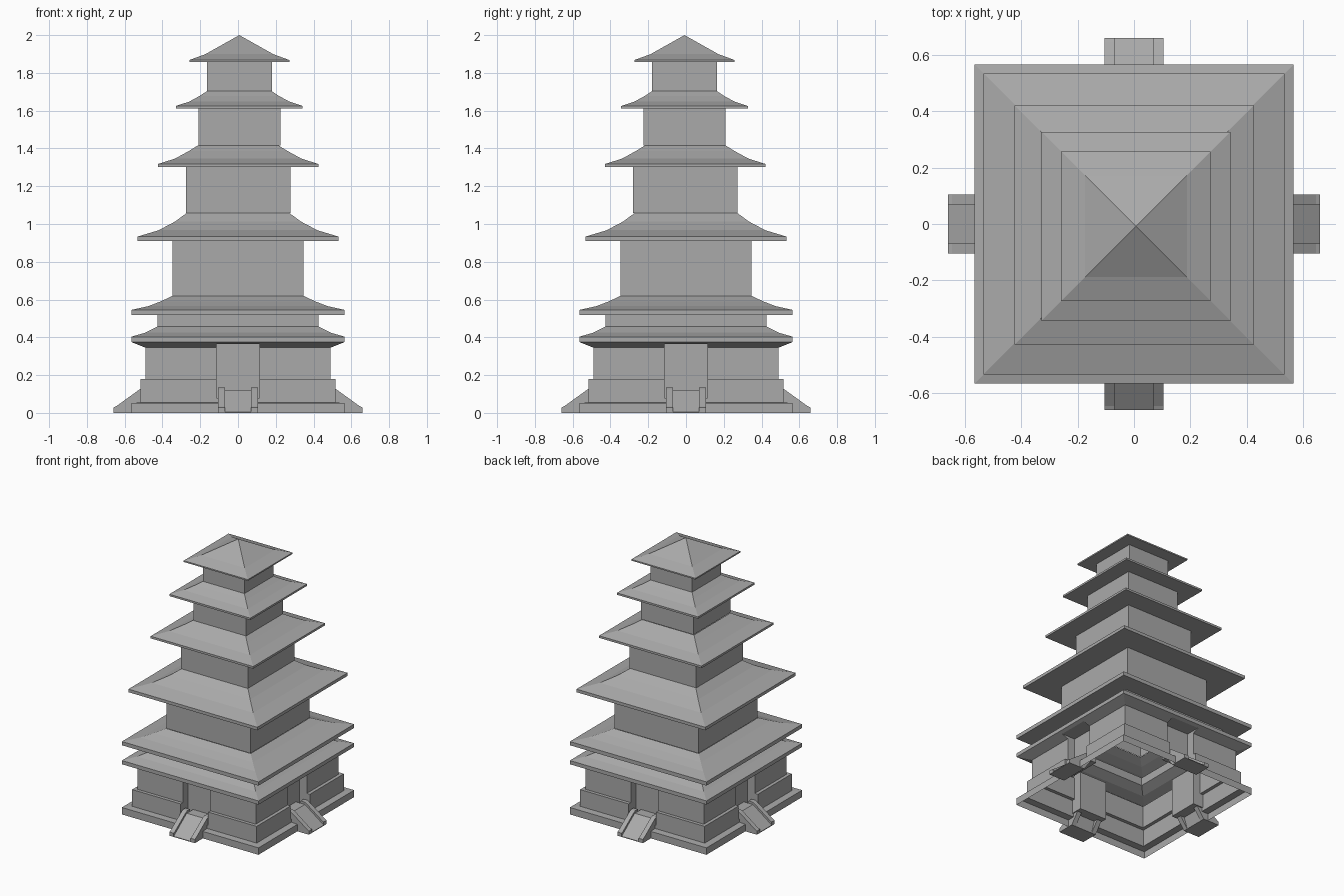
import bpy, bmesh
from math import pi
from mathutils import Matrix, Vector

if "Cube" in bpy.data.objects:
    bpy.data.objects.remove(bpy.data.objects["Cube"])

DOOR_W, DOOR_LO, DOOR_HI, DOOR_Y = 0.113, 0.08, 0.365, -0.43

stone = bpy.data.materials.new("dark_stone")
stone.diffuse_color = (0.4, 0.4, 0.4, 1)
stone.use_nodes = True
stone.node_tree.nodes["Principled BSDF"].inputs["Base Color"].default_value = stone.diffuse_color


def finish(bm, name):
    bmesh.ops.remove_doubles(bm, verts=bm.verts, dist=1e-5)
    bmesh.ops.dissolve_degenerate(bm, edges=bm.edges, dist=1e-5)
    me = bpy.data.meshes.new(name)
    bm.to_mesh(me)
    bm.free()
    me.materials.append(stone)
    ob = bpy.data.objects.new(name, me)
    bpy.context.collection.objects.link(ob)
    return ob


def four_sides(bm):
    geom = bm.verts[:] + bm.edges[:] + bm.faces[:]
    for i in (1, 2, 3):
        d = bmesh.ops.duplicate(bm, geom=geom)
        vs = [g for g in d['geom'] if isinstance(g, bmesh.types.BMVert)]
        bmesh.ops.rotate(bm, verts=vs, cent=(0, 0, 0), matrix=Matrix.Rotation(i * pi / 2, 3, 'Z'))


def cut_door(bm):
    # slice the front side around the doorway, open it and push the rim inward
    for co, no in (((DOOR_W, 0, 0), (1, 0, 0)), ((-DOOR_W, 0, 0), (1, 0, 0)),
                   ((0, 0, DOOR_LO), (0, 0, 1)), ((0, 0, DOOR_HI), (0, 0, 1))):
        bmesh.ops.bisect_plane(bm, geom=bm.verts[:] + bm.edges[:] + bm.faces[:],
                               plane_co=co, plane_no=no, dist=1e-6)
    hole = []
    for f in bm.faces:
        c = f.calc_center_median()
        if abs(c.x) < DOOR_W and DOOR_LO < c.z < DOOR_HI:
            hole.append(f)
    count = {}
    for f in hole:
        for e in f.edges:
            count[e] = count.get(e, 0) + 1
    rim = [e for e, n in count.items() if n == 1]
    bmesh.ops.delete(bm, geom=hole, context='FACES')
    rim = [e for e in rim if e.is_valid]
    ext = bmesh.ops.extrude_edge_only(bm, edges=rim)
    for g in ext['geom']:
        if isinstance(g, bmesh.types.BMVert):
            g.co.y = DOOR_Y
    bm.faces.new([bm.verts.new((x, DOOR_Y, z)) for x, z in
                  ((-DOOR_W, DOOR_LO), (DOOR_W, DOOR_LO), (DOOR_W, DOOR_HI), (-DOOR_W, DOOR_HI))])


def square_shell(name, profile, shift=(0, 0), door=False):
    # profile of (half width, height) swept round a square plan
    bm = bmesh.new()
    for (r, z), (s, t) in zip(profile, profile[1:]):
        pts = [(-r, -r, z), (r, -r, z)]
        pts += [(s, -s, t), (-s, -s, t)] if s else [(0, 0, t)]
        bm.faces.new([bm.verts.new(p) for p in pts])
    bmesh.ops.remove_doubles(bm, verts=bm.verts, dist=1e-5)
    if door:
        cut_door(bm)
    four_sides(bm)
    bmesh.ops.translate(bm, verts=bm.verts, vec=Vector((*shift, 0)))
    return finish(bm, name)


def side_prisms(name, profile, spans):
    # (y, z) profile extruded across each x span, repeated on all four sides
    bm = bmesh.new()
    for x0, x1 in spans:
        f = bm.faces.new([bm.verts.new((x0, y, z)) for y, z in profile])
        e = bmesh.ops.extrude_face_region(bm, geom=[f], use_keep_orig=True)
        vs = [g for g in e['geom'] if isinstance(g, bmesh.types.BMVert)]
        bmesh.ops.translate(bm, verts=vs, vec=(x1 - x0, 0, 0))
    bmesh.ops.recalc_face_normals(bm, faces=bm.faces)
    four_sides(bm)
    return finish(bm, name)


# open-bottomed base with recessed doorways, up to the first eave
square_shell("base", [(0.565, 0), (0.565, 0.052), (0.515, 0.055), (0.515, 0.18), (0.49, 0.18),
                      (0.49, 0.345), (0.565, 0.375)], door=True)
square_shell("lower_eave", [(0.565, 0.375), (0.565, 0.403), (0.49, 0.425), (0.425, 0.458)])

# stacked storeys: wall, then overhanging curved roof
up = (0.007, -0.008)
square_shell("storey_1", [(0.425, 0.458), (0.425, 0.517), (0.565, 0.517), (0.565, 0.545),
                          (0.475, 0.565), (0.41, 0.59), (0.35, 0.618)])
square_shell("storey_2", [(0.348, 0.618), (0.348, 0.91), (0.533, 0.91), (0.533, 0.933),
                          (0.42, 0.967), (0.335, 1.012), (0.272, 1.058)])
square_shell("storey_3", [(0.276, 1.058), (0.276, 1.302), (0.424, 1.302), (0.424, 1.318),
                          (0.335, 1.346), (0.26, 1.387), (0.215, 1.415)], (0.001, -0.004))
square_shell("storey_4", [(0.217, 1.415), (0.217, 1.611), (0.335, 1.611), (0.335, 1.625),
                          (0.265, 1.648), (0.21, 1.678), (0.172, 1.703)], up)
square_shell("storey_5", [(0.172, 1.703), (0.172, 1.858), (0.265, 1.858), (0.265, 1.868),
                          (0.18, 1.899), (0, 2.0)], up)

# ramps and their side walls
side_prisms("ramp", [(-0.66, 0), (-0.66, 0.005), (-0.505, 0.118), (-0.43, 0.118), (-0.43, 0.09),
                     (-0.50, 0.09), (-0.53, 0)], [(-0.07, 0.07)])
side_prisms("ramp_wall", [(-0.66, 0), (-0.66, 0.028), (-0.645, 0.035), (-0.52, 0.125), (-0.50, 0.135),
                          (-0.47, 0.135), (-0.47, 0.08), (-0.53, 0)],
            [(-0.105, -0.07), (0.07, 0.105)])
